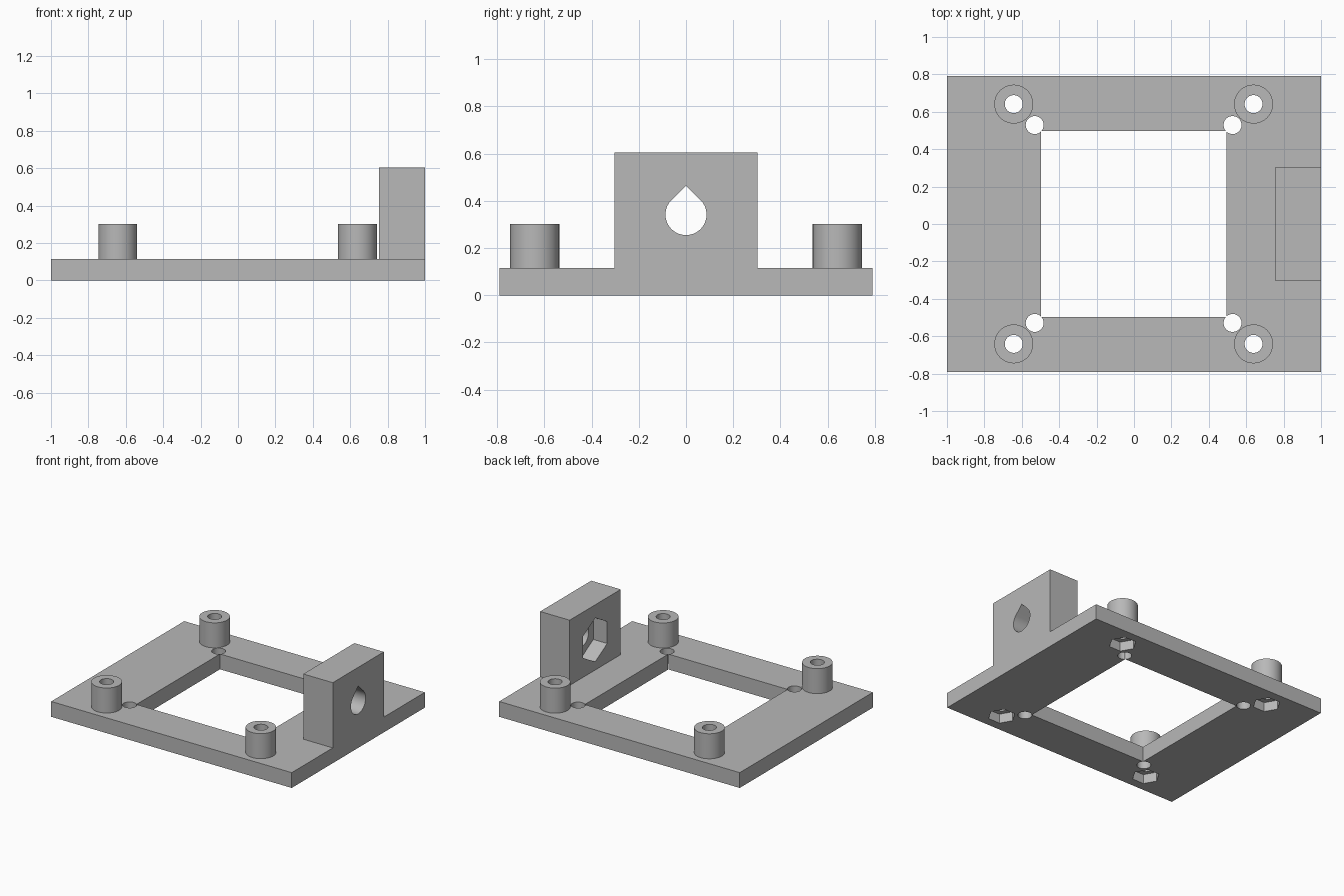
import bpy, bmesh, math
from mathutils import Matrix, Vector

cube = bpy.data.objects.get("Cube")
if cube:
    bpy.data.objects.remove(cube, do_unlink=True)

# Single grey material
grey = bpy.data.materials.new("light grey plastic")
grey.use_nodes = True
colour = (0.48, 0.48, 0.48, 1)
grey.diffuse_color = colour
grey.node_tree.nodes["Principled BSDF"].inputs["Base Color"].default_value = colour

PLATE_TOP = 0.115
BOSS_TOP = 0.303
BORE = 0.048


def prism(name, outline, low, high, axis="Z"):
    """Extrude a 2D outline along Z, or along X with the outline in (y, z)."""
    bm = bmesh.new()
    place = (lambda p, d: (p[0], p[1], d)) if axis == "Z" else (lambda p, d: (d, p[0], p[1]))
    face = bm.faces.new([bm.verts.new(place(p, low)) for p in outline])
    out = bmesh.ops.extrude_face_region(bm, geom=[face])
    moved = [v for v in out["geom"] if isinstance(v, bmesh.types.BMVert)]
    bmesh.ops.translate(bm, verts=moved, vec=Vector(place((0, 0), high - low)))
    bmesh.ops.recalc_face_normals(bm, faces=bm.faces)
    mesh = bpy.data.meshes.new(name)
    bm.to_mesh(mesh)
    bm.free()
    mesh.materials.append(grey)
    obj = bpy.data.objects.new(name, mesh)
    bpy.context.collection.objects.link(obj)
    return obj


def ring(cx, cy, radius, sides=48, turn=0.0):
    return [(cx + radius * math.cos(turn + math.tau * i / sides),
             cy + radius * math.sin(turn + math.tau * i / sides)) for i in range(sides)]


def rect(x0, x1, y0, y1):
    return [(x0, y0), (x1, y0), (x1, y1), (x0, y1)]


def combine(target, tool, operation="DIFFERENCE"):
    """Apply a boolean and discard the tool."""
    mod = target.modifiers.new("combine", "BOOLEAN")
    mod.operation = operation
    mod.solver = "EXACT"
    mod.object = tool
    bpy.context.view_layer.objects.active = target
    bpy.ops.object.modifier_apply(modifier=mod.name)
    bpy.data.objects.remove(tool, do_unlink=True)


def smooth(obj):
    bpy.ops.object.select_all(action="DESELECT")
    obj.select_set(True)
    bpy.context.view_layer.objects.active = obj
    bpy.ops.object.shade_smooth_by_angle(angle=math.radians(30))


# Base plate with upright bracket in one piece
frame = prism("base_frame", rect(-1, 1, -0.79, 0.79), 0, PLATE_TOP)
combine(frame, prism("bracket", rect(0.755, 1, -0.303, 0.303), 0, 0.605), "UNION")
combine(frame, prism("window", rect(-0.497, 0.494, -0.496, 0.496), -0.1, 0.3))

# Teardrop bore through the bracket, with a nut pocket on its inner face
CENTRE = 0.342
R = 0.087
teardrop = [(R * math.cos(a), CENTRE + R * math.sin(a))
            for a in (math.radians(135 + 270 * i / 40) for i in range(41))]
teardrop.append((0, CENTRE + R * math.sqrt(2)))
combine(frame, prism("bore", teardrop, 0.6, 1.1, "X"))
combine(frame, prism("nut", ring(0, CENTRE, 0.165, 6, math.pi / 2), 0.65, 0.87, "X"))

# Corner relief holes, screw holes, nut pockets and standoffs
for sx, side in ((-1, "right"), (1, "left")):
    for sy, end in ((-1, "front"), (1, "back")):
        x, y = sx * 0.641 - 0.002, sy * 0.641
        combine(frame, prism("relief", ring(sx * 0.529 - 0.002, sy * 0.529, BORE), -0.1, 0.3))
        combine(frame, prism("screw", ring(x, y, BORE), -0.1, 0.3))
        combine(frame, prism("nut", ring(x, y, 0.095, 6), -0.1, 0.07))
        boss = prism(f"standoff_{end}_{side}", ring(x, y, 0.104), PLATE_TOP, BOSS_TOP)
        combine(boss, prism("screw", ring(x, y, BORE), 0, 0.5))
        smooth(boss)
smooth(frame)
